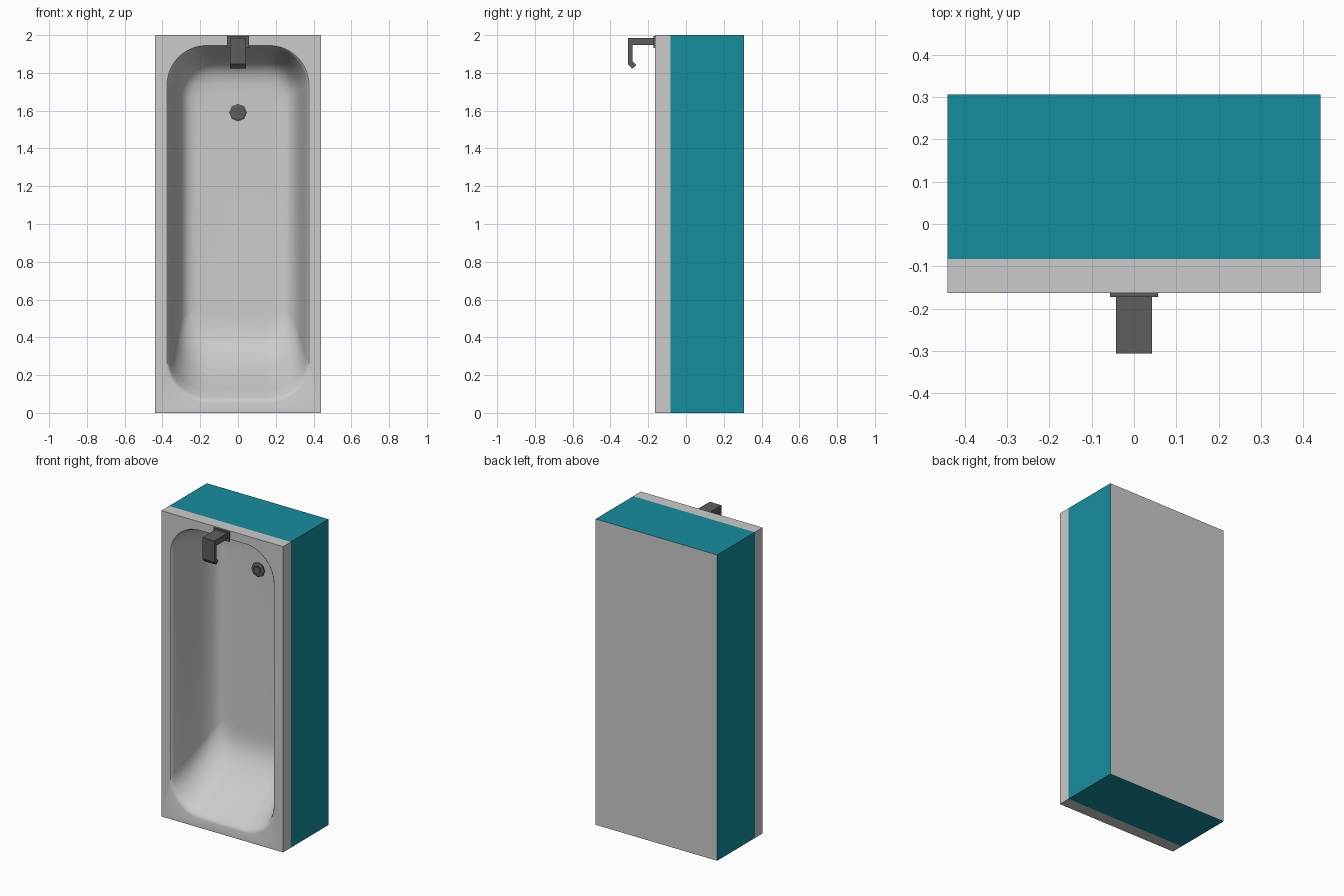
import bpy, bmesh, math

if "Cube" in bpy.data.objects:
    bpy.data.objects.remove(bpy.data.objects["Cube"])

W, H = 0.44, 2.0                            # half width, height
FRONT, SEAM, BACK = -0.163, -0.083, 0.306   # rim face, rim/panel joint, rear


def material(name, rgb):
    m = bpy.data.materials.new(name)
    m.diffuse_color = (*rgb, 1)
    m.use_nodes = True
    m.node_tree.nodes["Principled BSDF"].inputs["Base Color"].default_value = m.diffuse_color
    return m


teal = material("teal_panel", (0.008, 0.27, 0.34))
dark = material("dark_metal", (0.11, 0.11, 0.11))


def finish(bm, name, mat=None, smooth=False):
    bmesh.ops.remove_doubles(bm, verts=bm.verts, dist=1e-5)
    bmesh.ops.recalc_face_normals(bm, faces=bm.faces)
    me = bpy.data.meshes.new(name)
    bm.to_mesh(me)
    bm.free()
    ob = bpy.data.objects.new(name, me)
    bpy.context.collection.objects.link(ob)
    if mat:
        me.materials.append(mat)
    if smooth:
        bpy.context.view_layer.objects.active = ob
        ob.select_set(True)
        bpy.ops.object.shade_smooth_by_angle(angle=math.radians(35))
        ob.select_set(False)
    return ob


def ring(bm, y, hw, z0, z1, r, seg=12):
    """Rounded rectangle in the xz plane; r = 0 gives square corners."""
    out = []
    corners = [(hw - r, z1 - r), (r - hw, z1 - r), (r - hw, z0 + r), (hw - r, z0 + r)]
    for i, (cx, cz) in enumerate(corners):
        for k in range(seg + 1):
            a = math.pi / 2 * (i + k / seg)
            out.append(bm.verts.new((cx + r * math.cos(a), y, cz + r * math.sin(a))))
    return out


def loft(bm, rings):
    for a, b in zip(rings, rings[1:]):
        for i in range(len(a)):
            j = (i + 1) % len(a)
            bm.faces.new((a[i], a[j], b[j], b[i]))


# Tub: rim edge, flat rim and hollow basin with a sloped backrest at the low end
sections = [  # y, half width, low end, high end, corner radius
    (SEAM, W, 0, H, 0), (FRONT, W, 0, H, 0),
    (FRONT, 0.376, 0.055, 1.945, 0.21),
    (-0.158, 0.370, 0.068, 1.943, 0.21),
    (-0.145, 0.366, 0.082, 1.939, 0.21),
    (-0.08, 0.354, 0.122, 1.925, 0.20),
    (0.00, 0.340, 0.175, 1.905, 0.19),
    (0.07, 0.327, 0.228, 1.885, 0.18),
    (0.12, 0.315, 0.275, 1.867, 0.17),
    (0.16, 0.300, 0.325, 1.845, 0.16),
    (0.187, 0.282, 0.372, 1.818, 0.145),
    (0.203, 0.258, 0.420, 1.785, 0.125),
    (0.210, 0.225, 0.470, 1.745, 0.10),
    (0.212, 0.185, 0.520, 1.700, 0.08)]
bm = bmesh.new()
rings = [ring(bm, *s) for s in sections]
loft(bm, rings)
bm.faces.new(rings[-1])
tub = finish(bm, "tub_basin", smooth=True)
# the open shell must face outwards: the basin floor looks towards -y
floor = max(tub.data.polygons, key=lambda p: p.center.y)
if floor.normal.y > 0:
    tub.data.flip_normals()

# Surround: teal side panels with a grey rear face
bm = bmesh.new()
bmesh.ops.create_cube(bm, size=1)
for v in bm.verts:
    v.co = (v.co.x * 2 * W, SEAM if v.co.y < 0 else BACK, (v.co.z + 0.5) * H)
bmesh.ops.delete(bm, geom=[f for f in bm.faces if f.calc_center_median().y < SEAM + 0.01],
                 context='FACES')
panel = finish(bm, "side_panels", teal)
panel.data.materials.append(None)
for p in panel.data.polygons:
    if p.normal.y > 0.9 or p.normal.y < -0.9:
        p.material_index = 1
if any(p.normal.y < -0.9 for p in panel.data.polygons):
    panel.data.flip_normals()


def extrude_x(name, profile, hw):
    bm = bmesh.new()
    sides = [[bm.verts.new((x, y, z)) for y, z in profile] for x in (-hw, hw)]
    loft(bm, sides)
    for s in sides:
        bm.faces.new(s)
    return finish(bm, name, dark)


# Tap: wall plate and bent flat spout
extrude_x("tap_plate", [(-0.172, 1.932), (FRONT, 1.932), (FRONT, 1.995), (-0.172, 1.995)], 0.057)
extrude_x("tap_spout", [(-0.170, 1.985), (-0.306, 1.985), (-0.306, 1.846), (-0.285, 1.822),
                        (-0.264, 1.841), (-0.284, 1.862), (-0.284, 1.947), (-0.170, 1.947)], 0.043)

# Drain: octagonal flange with a raised plug
bm = bmesh.new()
rows = []
for r, y in [(0.047, 0.214), (0.047, 0.204), (0.038, 0.199), (0.027, 0.199),
             (0.027, 0.203), (0.023, 0.203), (0.023, 0.197)]:
    rows.append([bm.verts.new((r * math.cos(k * math.pi / 4), y, 1.59 + r * math.sin(k * math.pi / 4)))
                 for k in range(8)])
loft(bm, rows)
bm.faces.new(rows[0])
bm.faces.new(rows[-1])
finish(bm, "drain", dark)
